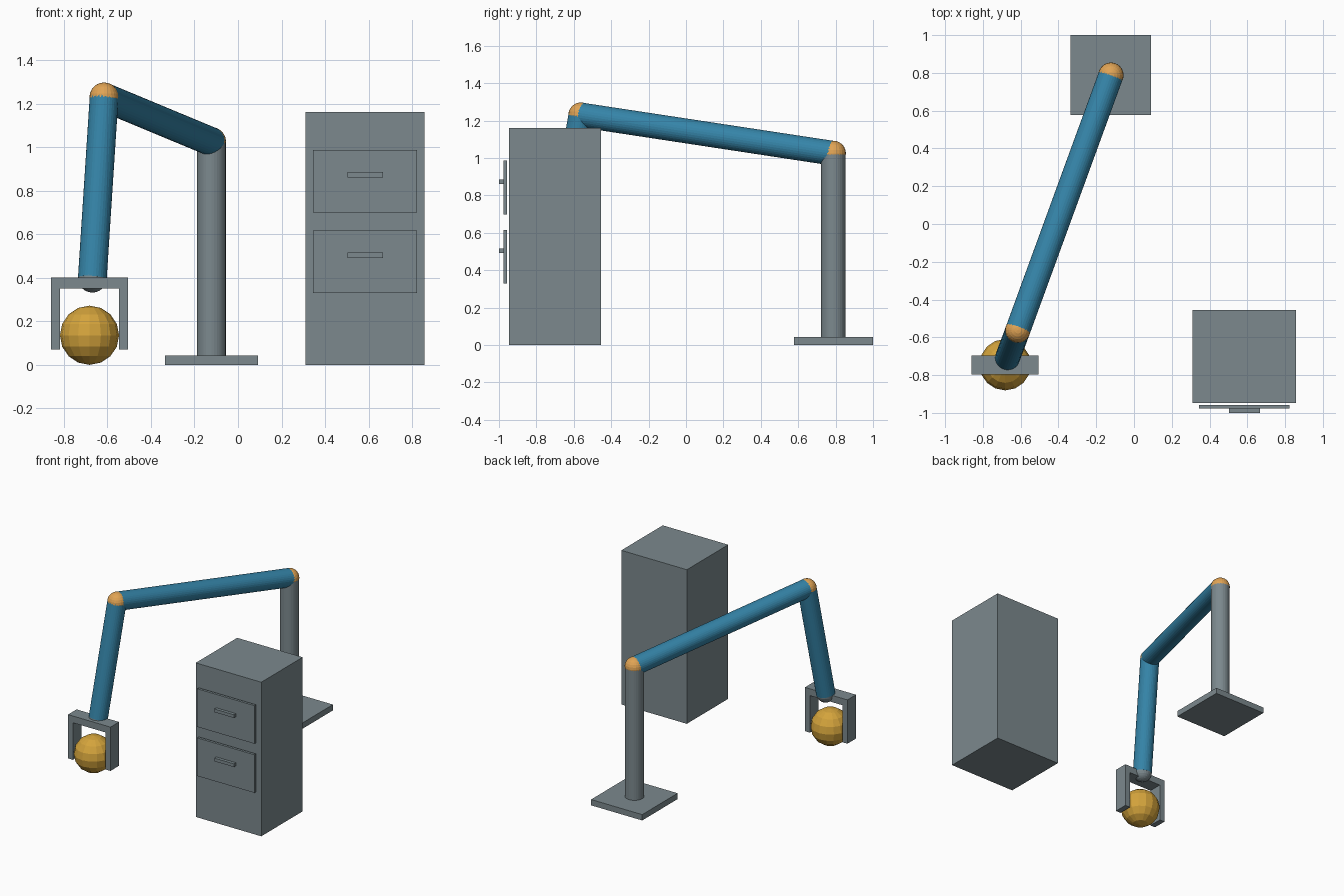
import bpy
from mathutils import Vector

if "Cube" in bpy.data.objects:
    bpy.data.objects.remove(bpy.data.objects["Cube"])


def material(name, rgb):
    m = bpy.data.materials.new(name)
    m.diffuse_color = (*rgb, 1)
    m.use_nodes = True
    m.node_tree.nodes["Principled BSDF"].inputs["Base Color"].default_value = m.diffuse_color
    return m


GREY = material("steel grey", (0.20, 0.25, 0.27))
BLUE = material("arm blue", (0.035, 0.23, 0.39))
ORANGE = material("joint orange", (0.75, 0.37, 0.09))
GOLD = material("ball gold", (0.66, 0.37, 0.045))


def finish(name, mat):
    ob = bpy.context.object
    ob.name = name
    ob.data.materials.append(mat)
    return ob


def box(name, lo, hi, mat=GREY):
    lo, hi = Vector(lo), Vector(hi)
    bpy.ops.mesh.primitive_cube_add(size=1, location=(lo + hi) / 2)
    ob = finish(name, mat)
    ob.scale = hi - lo
    return ob


def tube(name, a, b, mat, radius=0.066):
    a, b = Vector(a), Vector(b)
    bpy.ops.mesh.primitive_cylinder_add(vertices=32, radius=radius,
                                        depth=(b - a).length, location=(a + b) / 2)
    ob = finish(name, mat)
    ob.rotation_euler = (b - a).to_track_quat('Z', 'Y').to_euler()
    return ob


def ball(name, centre, radius, mat, segments=24, rings=12):
    bpy.ops.mesh.primitive_uv_sphere_add(segments=segments, ring_count=rings,
                                         radius=radius, location=centre)
    return finish(name, mat)


SHOULDER = (-0.122, 0.788, 1.025)
ELBOW = (-0.615, -0.562, 1.23)
WRIST = (-0.669, -0.707, 0.398)

# Stand
box("base_plate", (-0.335, 0.578, 0), (0.091, 1.0, 0.044))
tube("column", (-0.122, 0.788, 0.044), SHOULDER, GREY)

# Arm segments and joints
tube("upper_arm", SHOULDER, ELBOW, BLUE)
tube("forearm", ELBOW, WRIST, BLUE)
ball("shoulder_joint", SHOULDER, 0.067, ORANGE)
ball("elbow_joint", ELBOW, 0.067, ORANGE)
ball("wrist_joint", WRIST, 0.066, GREY)

# Gripper: bridge and two fingers
GX, Y0, Y1 = -0.682, -0.797, -0.695
box("gripper_bridge", (GX - 0.177, Y0, 0.35), (GX + 0.177, Y1, 0.401))
for side, x in (("left", GX - 0.177), ("right", GX + 0.136)):
    box(f"gripper_finger_{side}", (x, Y0, 0.071), (x + 0.041, Y1, 0.35))

# Held ball, low-poly
ball("ball", (GX, -0.745, 0.136), 0.136, GOLD, 16, 8)

# Cabinet with two drawers, fronts standing slightly proud
box("cabinet", (0.311, -0.947, 0), (0.857, -0.454, 1.161))
for name, z in (("upper", 0.699), ("lower", 0.329)):
    box(f"drawer_front_{name}", (0.344, -0.977, z), (0.822, -0.958, z + 0.287))
    box(f"drawer_handle_{name}", (0.503, -1.0, z + 0.162), (0.666, -0.977, z + 0.186))
